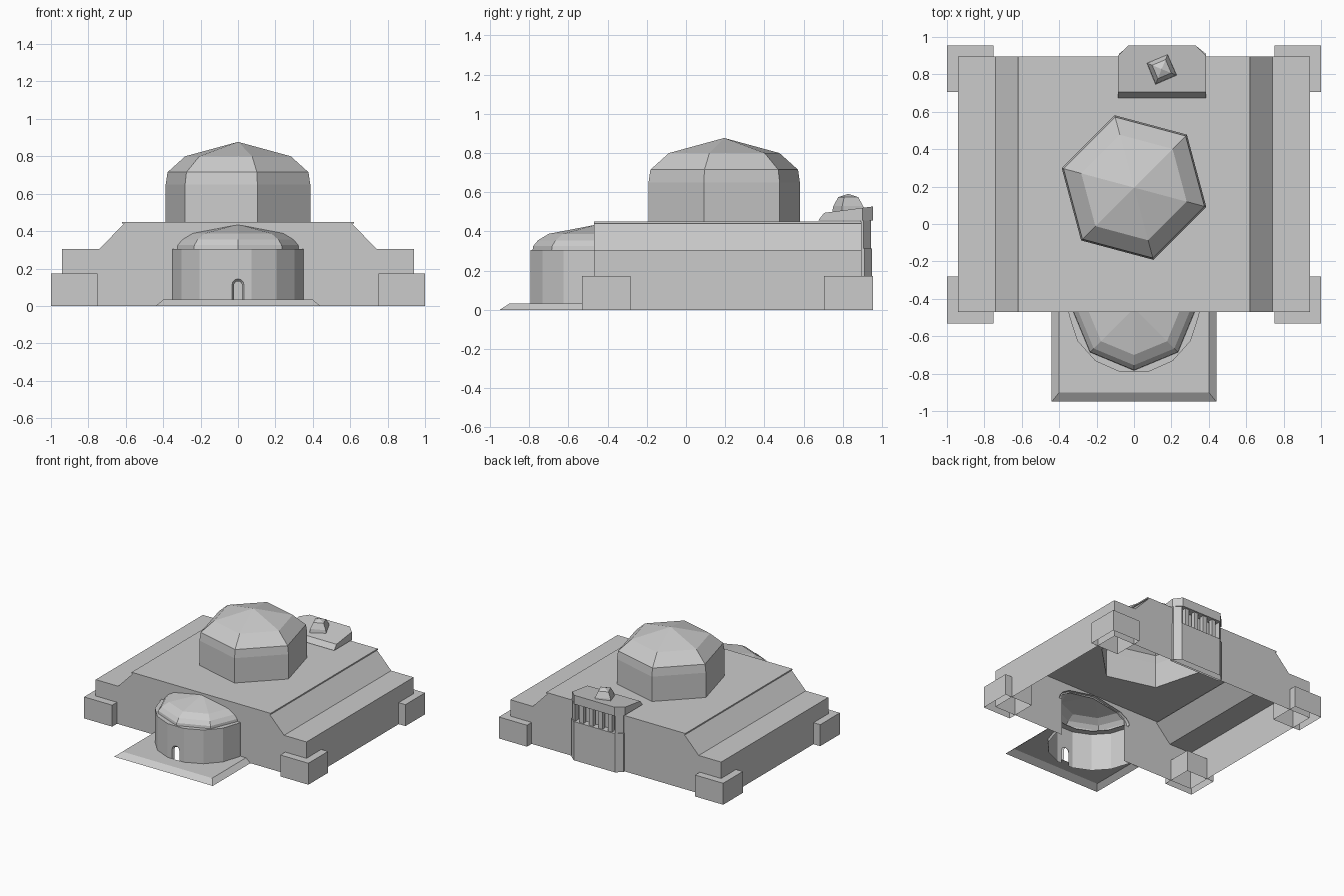
import bpy, bmesh
from math import sin, cos, radians

cube = bpy.data.objects.get("Cube")
if cube:
    bpy.data.objects.remove(cube, do_unlink=True)

stone = bpy.data.materials.new("grey_stone")
stone.use_nodes = True
GREY = (0.6, 0.6, 0.6, 1)
stone.diffuse_color = GREY
stone.node_tree.nodes["Principled BSDF"].inputs["Base Color"].default_value = GREY


def face(bm, pts):
    return bm.faces.new([bm.verts.new(p) for p in pts])


def finish(bm, name):
    bmesh.ops.remove_doubles(bm, verts=bm.verts, dist=0.0005)
    bmesh.ops.recalc_face_normals(bm, faces=bm.faces)
    mesh = bpy.data.meshes.new(name)
    bm.to_mesh(mesh)
    bm.free()
    mesh.materials.append(stone)
    ob = bpy.data.objects.new(name, mesh)
    bpy.context.collection.objects.link(ob)
    return ob


def prism(name, outline, z0, z1, floor=False, rise=0.0):
    """Upright prism; rise lifts the top along y."""
    y0 = min(y for x, y in outline)
    bm = bmesh.new()
    low = [(x, y, z0) for x, y in outline]
    top = [(x, y, z1 + rise * (y - y0)) for x, y in outline]
    for i in range(len(low)):
        j = (i + 1) % len(low)
        face(bm, (low[i], low[j], top[j], top[i]))
    face(bm, top)
    if floor:
        face(bm, low[::-1])
    return finish(bm, name)


def polar(r, angle, cx, cy):
    return cx + r * cos(radians(angle)), cy + r * sin(radians(angle))


def dome(name, profile, angles, cx, cy):
    """Faceted shell through (radius, height) rings, ending in a point."""
    bm = bmesh.new()
    for (r0, z0), (r1, z1) in zip(profile, profile[1:]):
        for a, b in zip(angles, angles[1:]):
            quad = [(*polar(r0, a, cx, cy), z0), (*polar(r0, b, cx, cy), z0),
                    (*polar(r1, b, cx, cy), z1)]
            if r1 > 0:
                quad.append((*polar(r1, a, cx, cy), z1))
            face(bm, quad)
    return finish(bm, name)


def rect(x0, x1, y0, y1):
    return [(x0, y0), (x1, y0), (x1, y1), (x0, y1)]


FRONT, BACK, ROOF, EAVE = -0.47, 0.895, 0.45, 0.305
DOME_C = (0, 0.195)
APSE_Y = -0.45

# Main hall: stepped shell with an open floor, a dome opening and an apse opening
half = [(0.94, 0), (0.94, EAVE), (0.74, EAVE), (0.61, 0.44), (0.62, 0.44), (0.62, ROOF)]
section = [(-x, z) for x, z in half] + half[::-1]
opening_half = [(0.3, 0), (0.3, 0.34), (0.22, 0.385)]
opening = opening_half + [(0, 0.42)] + [(-x, z) for x, z in opening_half[::-1]]
bm = bmesh.new()
for s in (-1, 1):
    for (xa, za), (xb, zb) in zip(half, half[1:]):
        face(bm, [(s * xa, FRONT, za), (s * xb, FRONT, zb), (s * xb, BACK, zb), (s * xa, BACK, za)])
face(bm, [(x, BACK, z) for x, z in section])
face(bm, [(x, FRONT, z) for x, z in section + opening])
hex_angles = [45 + 60 * i for i in range(7)]
loops = [rect(-0.62, 0.62, FRONT, BACK), [polar(0.4, a, *DOME_C) for a in hex_angles[:6]]]
edges = []
for loop in loops:
    vs = [bm.verts.new((x, y, ROOF)) for x, y in loop]
    edges += [bm.edges.new((vs[i - 1], vs[i])) for i in range(len(vs))]
bmesh.ops.triangle_fill(bm, edges=edges, use_beauty=True, normal=(0, 0, 1))
finish(bm, "main_hall")

# Six-sided central dome and its drum
dome("central_dome", [(0.4, ROOF), (0.4, 0.65), (0.39, 0.715), (0.292, 0.8), (0, 0.877)],
     hex_angles, *DOME_C)

# Corner buttresses
for sx, side in ((-1, "right"), (1, "left")):
    for y0, end in ((-0.532, "front"), (0.705, "back")):
        xs = sorted((sx * 0.75, sx))
        prism(f"{end}_{side}_buttress", rect(*xs, y0, y0 + 0.25), 0, 0.173)

# Apse wall: many-sided half round with an arched doorway in the middle face
arc = [(-0.35, FRONT)]
arc += [polar(0.35, -90 + 24 * k - 12, 0, APSE_Y) for k in range(-3, 5)]
arc += [(0.35, FRONT)]


def arch(w, spring):
    return [(-w, 0.03)] + [(-w * cos(radians(a)), spring + w * sin(radians(a)))
                           for a in range(0, 181, 30)] + [(w, 0.03)]


outer, inner = arch(0.032, 0.113), arch(0.022, 0.11)
bm = bmesh.new()
middle = len(arc) // 2 - 1
for i, (a, b) in enumerate(zip(arc, arc[1:])):
    if i == middle:
        y = a[1]
        face(bm, [(*a, 0), (*a, EAVE), (*b, EAVE), (*b, 0), (outer[-1][0], y, 0)]
             + [(x, y, z) for x, z in outer[::-1]] + [(outer[0][0], y, 0)])
    else:
        face(bm, [(*a, 0), (*b, 0), (*b, EAVE), (*a, EAVE)])
    rim = [(x * 0.85, APSE_Y + (y - APSE_Y) * 0.85) for x, y in (b, a)]
    face(bm, [(*p, EAVE) for p in (a, b, *rim)])
finish(bm, "apse_wall")

# Door surround, set into the doorway
bm = bmesh.new()
y = arc[middle][1]
for i in range(len(outer) - 1):
    (xa, za), (xb, zb) = outer[i], outer[i + 1]
    (xc, zc), (xd, zd) = inner[i + 1], inner[i]
    face(bm, [(xa, y, za), (xb, y, zb), (xc, y + 0.015, zc), (xd, y + 0.015, zd)])
finish(bm, "door_surround")

# Apse half dome
dome("apse_dome", [(0.333, EAVE), (0.33, 0.325), (0.305, 0.355), (0.25, 0.388), (0, 0.436)],
     [-180 + 45 * i for i in range(5)], 0, APSE_Y)

# Forecourt plate with sloped edges, cut around the apse
rim_low = [(-0.44, FRONT), (-0.44, -0.95), (0.44, -0.95), (0.44, FRONT)]
rim_top = [(-0.4, FRONT), (-0.4, -0.9), (0.4, -0.9), (0.4, FRONT)]
bm = bmesh.new()
for i in range(3):
    face(bm, [(*rim_low[i], 0), (*rim_low[i + 1], 0), (*rim_top[i + 1], 0.033), (*rim_top[i], 0.033)])
face(bm, [(x, y, 0.033) for x, y in rim_top + arc[::-1]])
finish(bm, "forecourt")

# Rear bay with chamfered corners
prism("rear_bay", [(-0.08, 0.88), (0.385, 0.88), (0.385, 0.91), (0.335, 0.95),
                   (-0.03, 0.95), (-0.08, 0.91)], 0, 0.312)

# Rear gallery columns and end piers
for i in range(4):
    x = 0.02 + 0.085 * i
    prism(f"gallery_column_{i + 1}", rect(x - 0.018, x + 0.018, 0.905, 0.94), 0.31, 0.46)
prism("gallery_left_pier", [(0.33, 0.89), (0.38, 0.89), (0.38, 0.905), (0.33, 0.945)], 0.31, 0.46)
prism("gallery_right_pier", [(-0.075, 0.89), (-0.03, 0.89), (-0.03, 0.945), (-0.075, 0.905)],
      0.31, 0.46)

# Tilted gallery roof with a sloped front edge
canopy = [(-0.085, 0.705), (0.385, 0.705), (0.385, 0.9), (0.33, 0.955), (-0.03, 0.955), (-0.085, 0.9)]
roof = prism("gallery_roof", canopy, 0.456, 0.495, floor=True, rise=0.13)
for v in roof.data.vertices:
    if v.co.y < 0.71 and v.co.z < 0.46:
        v.co.y = 0.675

# Small pointed lantern on the gallery roof
dome("lantern", [(0.088, 0.5), (0.082, 0.53), (0.055, 0.575), (0, 0.592)],
     [68 + 90 * i for i in range(5)], 0.148, 0.828)
